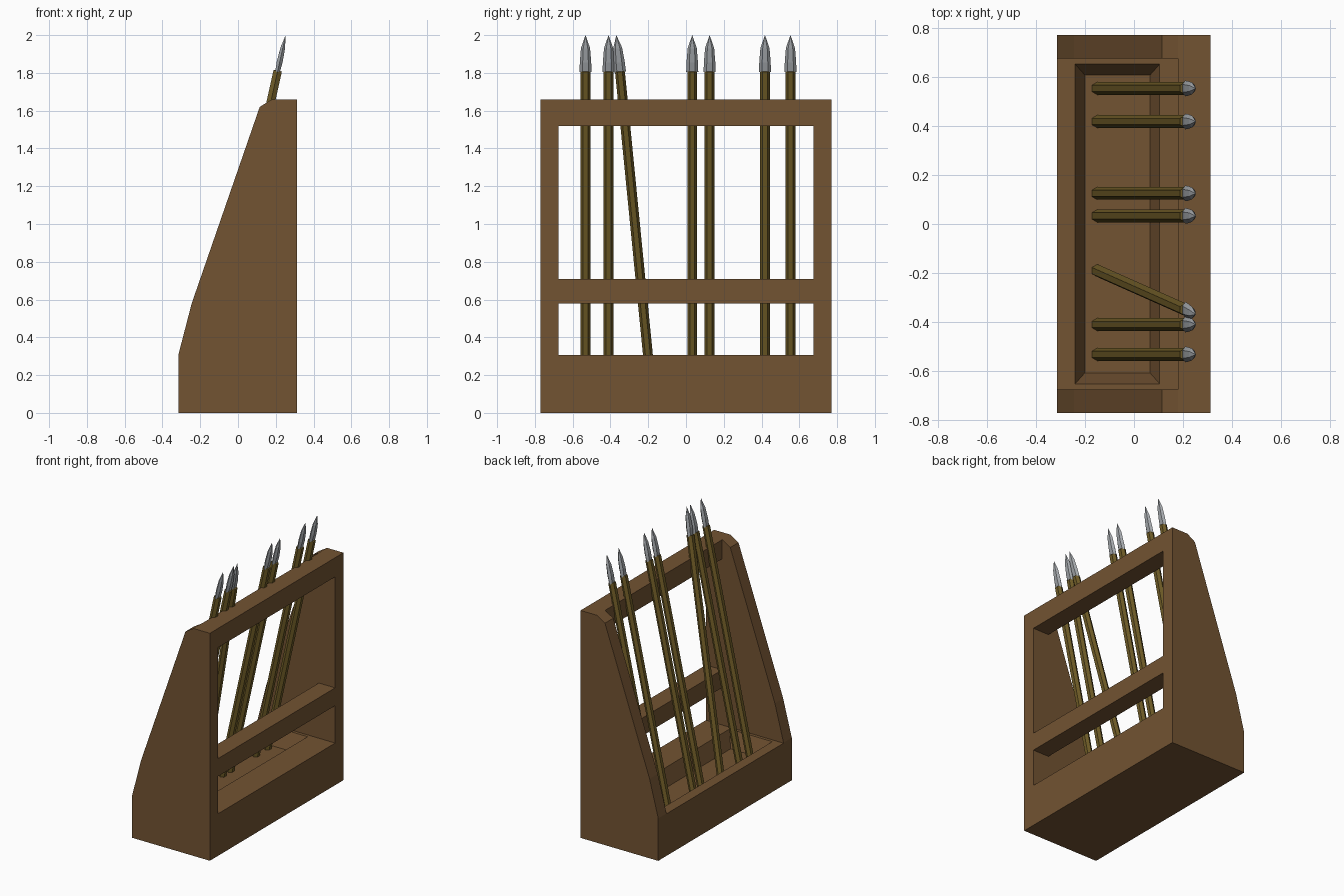
import bpy, bmesh, math
from mathutils import Vector

if "Cube" in bpy.data.objects:
    bpy.data.objects.remove(bpy.data.objects["Cube"])


def material(name, rgb):
    m = bpy.data.materials.new(name)
    m.diffuse_color = (*rgb, 1)
    m.use_nodes = True
    m.node_tree.nodes["Principled BSDF"].inputs["Base Color"].default_value = m.diffuse_color
    return m


WOOD = material("rack_wood", (0.17, 0.087, 0.032))
POLE = material("pole_wood", (0.16, 0.107, 0.02))
STEEL = material("steel", (0.36, 0.38, 0.40))


def loft(name, rings, mat):
    """Skin a list of equal-length point rings and cap both ends."""
    bm = bmesh.new()
    loops = [[bm.verts.new(p) for p in ring] for ring in rings]
    n = len(loops[0])
    for a, b in zip(loops, loops[1:]):
        for i in range(n):
            j = (i + 1) % n
            bm.faces.new((a[i], a[j], b[j], b[i]))
    bm.faces.new(loops[0][::-1])
    bm.faces.new(loops[-1])
    bmesh.ops.remove_doubles(bm, verts=bm.verts, dist=1e-5)
    bmesh.ops.recalc_face_normals(bm, faces=bm.faces)
    me = bpy.data.meshes.new(name)
    bm.to_mesh(me)
    bm.free()
    me.materials.append(mat)
    ob = bpy.data.objects.new(name, me)
    bpy.context.collection.objects.link(ob)
    return ob


def rect(x0, x1, y, z):
    return [(x0, -y, z), (x1, -y, z), (x1, y, z), (x0, y, z)]


XB, XF, YI, YO, TOP = -0.315, 0.312, 0.675, 0.77, 1.66

# Side panels with a sloping front edge
profile = [(XB, 0), (XF, 0), (XF, TOP), (0.18, TOP), (0.115, 1.62),
           (-0.245, 0.58), (XB, 0.31)]
for side, s in (("left", -1), ("right", 1)):
    loft(f"side_panel_{side}",
         [[(x, s * y, z) for x, z in profile] for y in (YI, YO)], WOOD)

# Base block with a tapered tray sunk into its top
loft("base_tray", [rect(XB, XF, YI, 0), rect(XB, XF, YI, 0.307),
                   rect(-0.24, 0.105, 0.652, 0.307),
                   rect(-0.20, 0.065, 0.607, 0.19)], WOOD)

# Cross rails
for name, z0, z1 in (("middle_rail", 0.58, 0.71), ("top_rail", 1.52, TOP)):
    loft(name, [rect(0.18, XF, YI, z) for z in (z0, z1)], WOOD)


def spear(i, y0, y1):
    foot, neck = Vector((-0.15, y0, 0.19)), Vector((0.21, y1, 1.81))
    d = (neck - foot).normalized()
    u = (Vector((0, 1, 0)) - d * d.y).normalized()
    v = u.cross(d)

    def ring(c, wide, thick):
        return [c + u * wide * math.sin(a) + v * thick * math.cos(a)
                for a in (math.radians(30 + 60 * k) for k in range(6))]

    # Six-sided shaft
    loft(f"spear_shaft_{i}", [ring(foot, 0.026, 0.026), ring(neck, 0.026, 0.026)], POLE)
    # Flattened head, tapering to a point
    sections = [(-0.005, 0.032, 0.014), (0.05, 0.030, 0.018),
                (0.125, 0.024, 0.014), (0.195, 0, 0)]
    loft(f"spear_head_{i}", [ring(neck + d * t, w, h) for t, w, h in sections], STEEL)


# Six upright spears and one leaning sideways
for i, (y0, y1) in enumerate([(0.553, 0.553), (0.418, 0.418), (0.125, 0.125),
                              (0.033, 0.033), (-0.19, -0.35),
                              (-0.41, -0.41), (-0.532, -0.532)], 1):
    spear(i, y0, y1)
